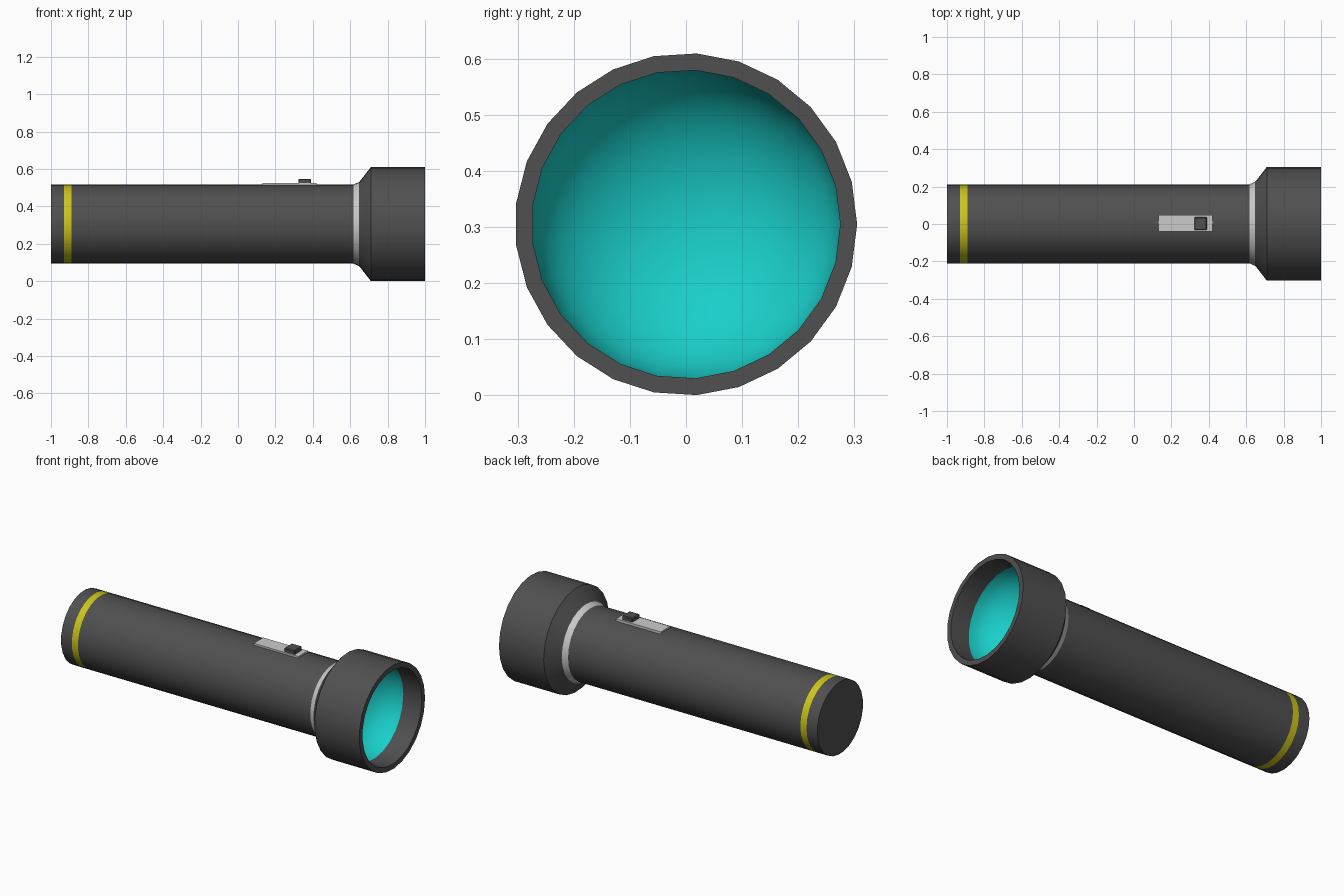
import bpy, bmesh
from math import cos, sin, pi, radians

if "Cube" in bpy.data.objects:
    bpy.data.objects.remove(bpy.data.objects["Cube"])

SIDES = 25
AXIS_Z = 0.305
R = 0.212


def material(name, rgb):
    m = bpy.data.materials.new(name)
    m.diffuse_color = (*rgb, 1)
    m.use_nodes = True
    m.node_tree.nodes["Principled BSDF"].inputs["Base Color"].default_value = m.diffuse_color
    return m


DARK = material("dark_grey", (0.08, 0.08, 0.08))
LIGHT = material("light_grey", (0.65, 0.65, 0.65))
YELLOW = material("yellow", (0.6, 0.56, 0.01))
CYAN = material("cyan", (0.01, 0.62, 0.59))


def finish(name, bm, mat, angle):
    mesh = bpy.data.meshes.new(name)
    bm.to_mesh(mesh)
    bm.free()
    ob = bpy.data.objects.new(name, mesh)
    bpy.context.collection.objects.link(ob)
    mesh.materials.append(mat)
    bpy.ops.object.select_all(action='DESELECT')
    ob.select_set(True)
    bpy.context.view_layer.objects.active = ob
    bpy.ops.object.shade_smooth_by_angle(angle=radians(angle))
    return ob


def lathe(name, profile, mat):
    """Spin (x, radius) points around the long axis."""
    bm = bmesh.new()
    rings = []
    for x, r in profile:
        angles = [2 * pi * j / SIDES for j in range(SIDES)]
        rings.append([bm.verts.new((x, r * cos(a), AXIS_Z + r * sin(a))) for a in angles])
    for a, b in zip(rings, rings[1:]):
        for j in range(SIDES):
            k = (j + 1) % SIDES
            bm.faces.new((a[j], a[k], b[k], b[j]))
    bmesh.ops.remove_doubles(bm, verts=bm.verts, dist=1e-5)
    return finish(name, bm, mat, 35)


def box(name, lo, hi, mat, bevel=0.0):
    bm = bmesh.new()
    bmesh.ops.create_cube(bm, size=1)
    for v in bm.verts:
        v.co = [(l + h) / 2 + c * (h - l) for c, l, h in zip(v.co, lo, hi)]
    if bevel:
        bmesh.ops.bevel(bm, geom=bm.edges[:], offset=bevel, segments=1, affect='EDGES')
    return finish(name, bm, mat, 30)


# Handle: closed tail, coloured stripe, long barrel
lathe("tail_cap", [(-1, 0), (-1, R), (-0.93, R)], DARK)
lathe("tail_stripe", [(-0.93, R), (-0.89, R)], YELLOW)
lathe("barrel", [(-0.89, R), (0.617, R)], DARK)

# Flared collar between barrel and head
lathe("collar", [(0.617, R), (0.648, 0.226)], LIGHT)

# Head shell with rim and inner wall
lathe("head", [(0.648, 0.226), (0.656, 0.235), (0.71, 0.305), (1, 0.305),
               (1, 0.275), (0.88, 0.275)], DARK)

# Concave reflector bowl
STEPS = 8
lathe("reflector", [(0.88 - 0.21 * sin(t), 0.275 * cos(t))
                    for t in (pi / 2 * i / STEPS for i in range(STEPS + 1))], CYAN)

# Sliding switch
box("switch_plate", (0.13, -0.04, 0.49), (0.42, 0.048, 0.524), LIGHT)
box("switch_button", (0.323, -0.033, 0.51), (0.39, 0.037, 0.547), DARK, 0.004)
